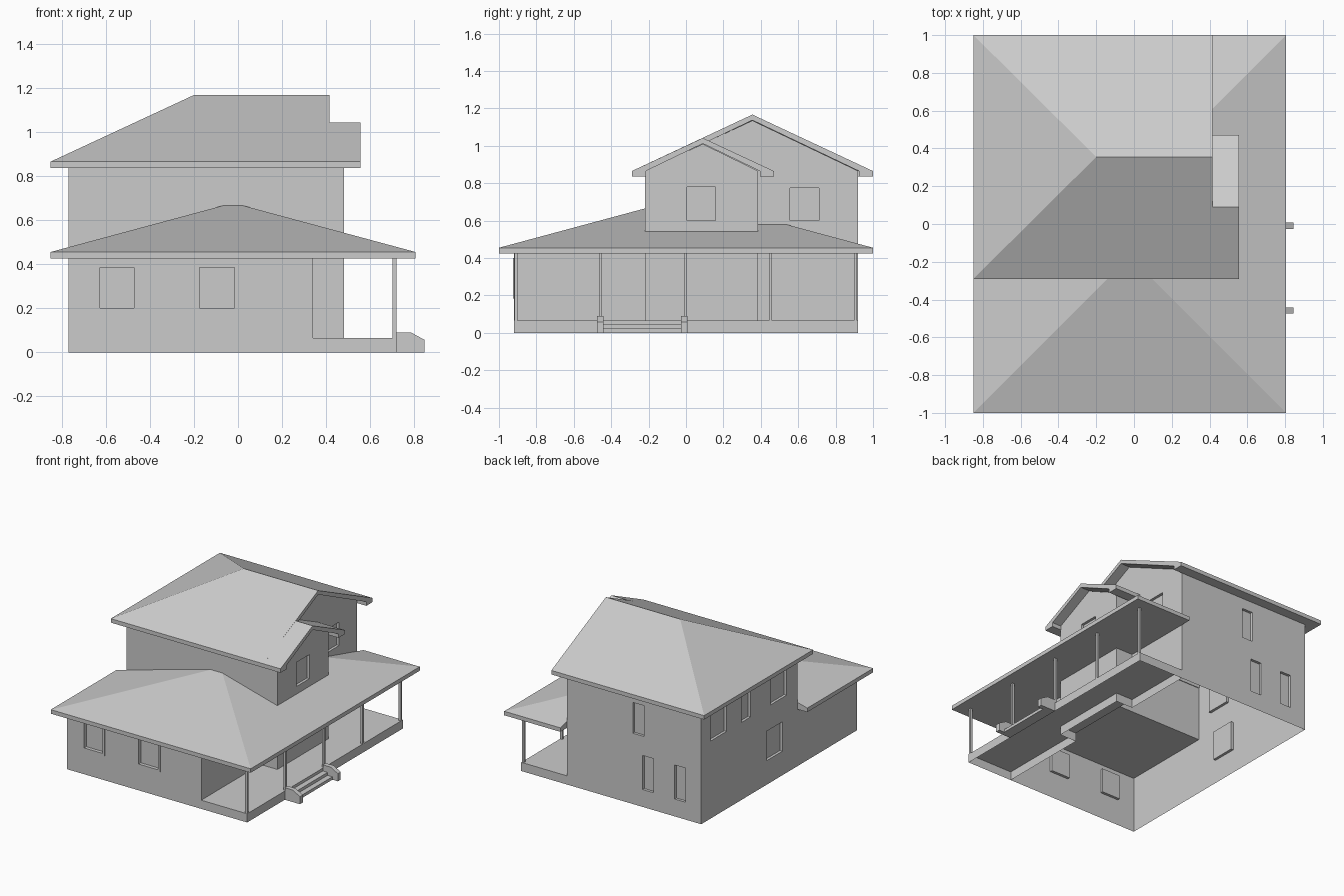
import bpy, bmesh
from mathutils import Vector

if "Cube" in bpy.data.objects:
    bpy.data.objects.remove(bpy.data.objects["Cube"])


def mesh(name, verts, faces, fix=True):
    me = bpy.data.meshes.new(name)
    me.from_pydata([tuple(v) for v in verts], [], faces)
    bm = bmesh.new()
    bm.from_mesh(me)
    bmesh.ops.remove_doubles(bm, verts=bm.verts, dist=1e-5)
    if fix:
        bmesh.ops.recalc_face_normals(bm, faces=bm.faces)
    bm.to_mesh(me)
    bm.free()
    ob = bpy.data.objects.new(name, me)
    bpy.context.collection.objects.link(ob)
    return ob


def prism(name, a, b):
    """Closed solid between two matching rings."""
    n = len(a)
    faces = [list(range(n)), list(range(n, 2 * n))]
    faces += [(i, (i + 1) % n, n + (i + 1) % n, n + i) for i in range(n)]
    return mesh(name, a + b, faces)


def box(name, x0, x1, y0, y1, z0, z1):
    ring = [(x0, y0), (x1, y0), (x1, y1), (x0, y1)]
    return prism(name, [(x, y, z0) for x, y in ring], [(x, y, z1) for x, y in ring])


def wall(name, p, q, z0, z1, windows=(), depth=0.02, trim=0):
    """Thin wall from p to q (outside on the right) with recessed windows."""
    k = 0 if p[1] == q[1] else 1
    d = Vector((q[0] - p[0], q[1] - p[1], 0)).normalized()
    inward = Vector((-d.y, d.x, 0))

    def pt(u, z, off=0):
        v = Vector((u, p[1], z)) if k == 0 else Vector((p[0], u, z))
        return v + inward * off

    us = sorted({p[k], q[k], *[u for w in windows for u in w[:2]]})
    zs = sorted({z0, z1, *[z for w in windows for z in w[2:]]})
    verts, faces = [], []

    def quad(*pts):
        faces.append(range(len(verts), len(verts) + 4))
        verts.extend(pts)

    for a, b in zip(us, us[1:]):
        for c, e in zip(zs, zs[1:]):
            u, z = (a + b) / 2, (c + e) / 2
            if not any(w[0] < u < w[1] and w[2] < z < w[3] for w in windows):
                quad(pt(a, c), pt(b, c), pt(b, e), pt(a, e))
    for a, b, c, e in windows:
        ring = [(a, c), (b, c), (b, e), (a, e)]
        quad(*[pt(u, z, depth) for u, z in ring])
        for i in range(4):
            r, s = ring[i], ring[(i + 1) % 4]
            quad(pt(*r), pt(*s), pt(*s, depth), pt(*r, depth))
        if trim:
            outer = [(a - trim, c - trim), (b + trim, c - trim), (b + trim, e + trim), (a - trim, e + trim)]
            for i in range(4):
                j = (i + 1) % 4
                r, s, t, v = outer[i], outer[j], ring[j], ring[i]
                quad(*[pt(*m, -0.006) for m in (r, s, t, v)])
                quad(*[pt(*r), pt(*s), pt(*s, -0.006), pt(*r, -0.006)])
                quad(*[pt(*v), pt(*t), pt(*t, -0.006), pt(*v, -0.006)])
    mesh(name, verts, faces)


# Walls
L, R, BAY, F, M, B = -0.77, 0.34, 0.48, -0.92, -0.22, 0.92
MID, TOP, BAYB = 0.425, 0.866, 0.385
wall("front_room_wall", (L, F), (R, F), 0, MID,
     [(-0.625, -0.472, 0.2, 0.385), (-0.175, -0.015, 0.2, 0.385)], trim=0.016)
wall("front_room_right_wall", (R, F), (R, M), 0, MID)
wall("front_room_left_wall", (L, M), (L, F), 0, MID)
wall("upper_front_wall", (L, M), (BAY, M), MID, TOP)
wall("bay_front_wall", (R, M), (BAY, M), 0, MID)
wall("bay_right_wall", (BAY, M), (BAY, BAYB), 0, TOP, [(0.005, 0.158, 0.6, 0.78)])
wall("bay_back_wall", (BAY, BAYB), (R, BAYB), 0, TOP)
wall("right_wall", (R, BAYB), (R, B), 0, TOP, [(0.555, 0.71, 0.6, 0.775)])
wall("back_wall", (R, B), (L, B), 0, TOP,
     [(-0.295, -0.205, 0.53, 0.76), (-0.375, -0.285, 0.13, 0.385), (-0.64, -0.55, 0.13, 0.385)])
wall("left_wall", (L, B), (L, M), 0, TOP,
     [(0.62, 0.81, 0.58, 0.8), (0.335, 0.445, 0.58, 0.8), (-0.09, 0.1, 0.58, 0.8),
      (-0.04, 0.15, 0.18, 0.4)])
mesh("main_gable_wall", [(R, M, TOP), (R, B, TOP), (R, 0.355, 1.135)], [(0, 1, 2)], False)
mesh("bay_gable_wall", [(BAY, M, TOP), (BAY, BAYB, TOP), (BAY, 0.09, 1.01)], [(0, 1, 2)], False)


# Upper roofs: gable section with boxed eaves
def section(y0, y1, top):
    m, o, h, t = (y0 + y1) / 2, 0.075, 0.865, 0.835
    return [(y0, t), (y0, h), (m, top), (y1, h), (y1, t), (y1 - o, t),
            (y1 - o, h), (m, top - 0.03), (y0 + o, h), (y0 + o, t)]


sec = section(-0.29, 1.0, 1.167)
hip_x = [-0.85, -0.85, -0.2, -0.85, -0.85, -0.775, -0.775, -0.2, -0.775, -0.775]
left = [(x, y, z) for x, (y, z) in zip(hip_x, sec)]
right = [(0.415, y, z) for y, z in sec]
sides = [(i, (i + 1) % 10, 10 + (i + 1) % 10, 10 + i) for i in range(10)]
hip = [(1, 2, 3), (0, 1, 3, 4), (4, 5, 9, 0), (5, 6, 8, 9), (6, 7, 8)]
mesh("main_roof", left + right, sides + hip + [list(range(10, 20))])
sec = section(-0.29, 0.47, 1.042)
prism("bay_roof", [(R, y, z) for y, z in sec], [(0.555, y, z) for y, z in sec])

# Lower wraparound roof with flat soffit
h, t = 0.455, 0.425
v = [(-0.85, -1, h), (0.805, -1, h), (0.805, 1, h), (R, 1, h), (R, 0.535, 0.58),
     (R, M, 0.58), (0.025, M, 0.665), (-0.07, M, 0.665), (-0.85, M, h),
     (-0.85, -1, t), (0.805, -1, t), (0.805, 1, t), (R, 1, t), (R, M, t), (-0.85, M, t)]
mesh("porch_roof", v, [(0, 1, 6, 7), (1, 2, 4, 5, 6), (2, 3, 4), (0, 7, 8),
                       (9, 10, 11, 12, 13, 14), (0, 1, 10, 9), (1, 2, 11, 10),
                       (2, 3, 12, 11), (3, 4, 5, 13, 12), (5, 6, 7, 8, 14, 13), (8, 0, 9, 14)])

# Porch deck with skirt, open below
P, D = 0.72, 0.065
mesh("porch_deck", [(x, y, z) for z in (0, D) for x, y in ((R, F), (P, F), (P, B), (R, B))],
     [(4, 5, 6, 7), (0, 1, 5, 4), (1, 2, 6, 5), (2, 3, 7, 6)])

# Porch posts
for i in range(5):
    y = -0.91 + i * 0.454
    box(f"porch_post_{i}", P - 0.018, P, y - 0.008, y + 0.008, D, MID)

# Entry steps
profile = [(P, 0), (0.845, 0), (0.845, 0.057), (0.785, 0.09), (P, 0.09)]
for name, y in (("left", -0.475), ("right", -0.026)):
    prism(f"step_side_{name}", [(x, y, z) for x, z in profile],
          [(x, y + 0.034, z) for x, z in profile])
for i in range(2):
    box(f"step_{i}", P, 0.8 - i * 0.04, -0.441, -0.026, 0, 0.022 * (i + 1))
